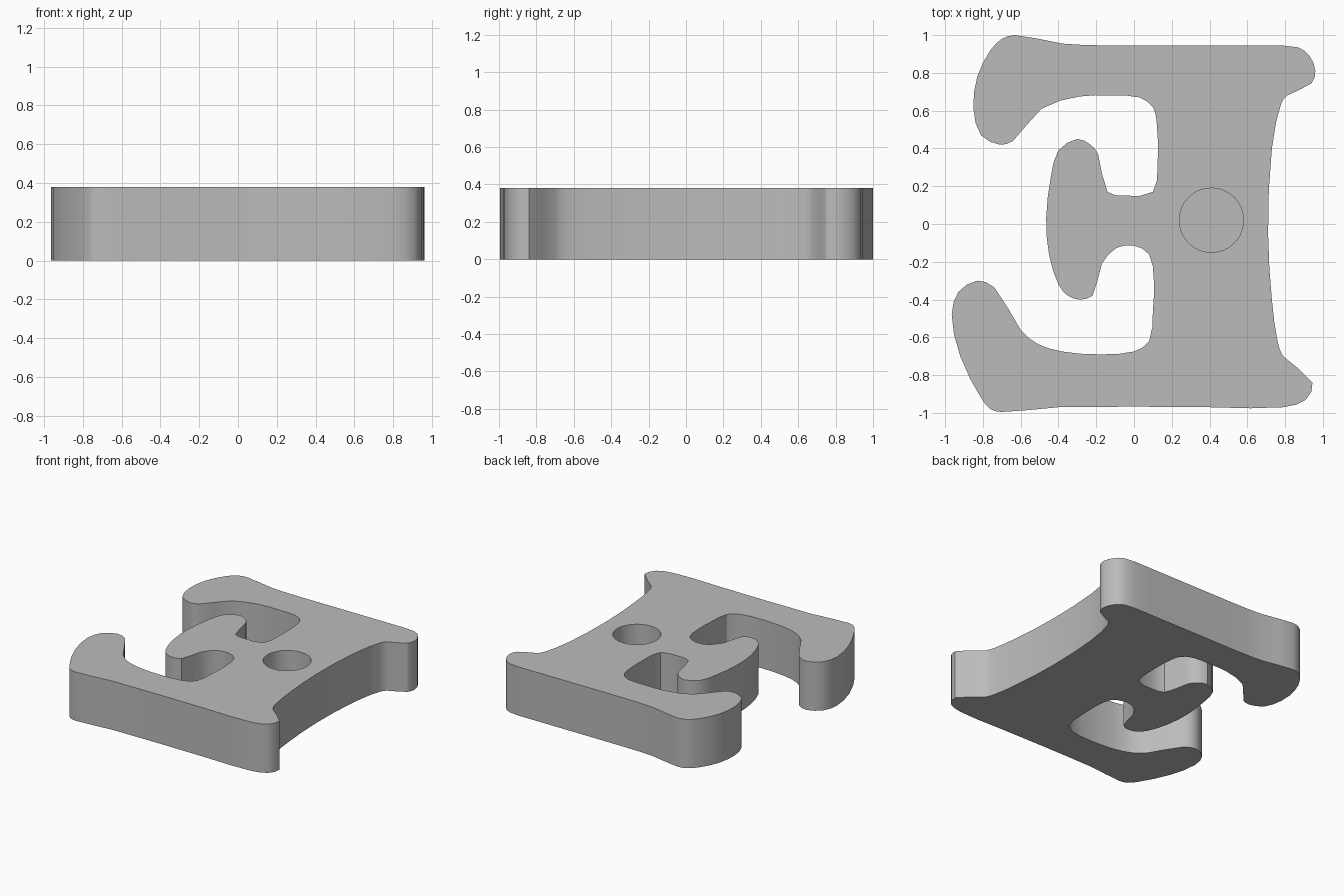
import bpy
import bmesh
import math
from mathutils import Vector

default_cube = bpy.data.objects.get("Cube")
if default_cube:
    bpy.data.objects.remove(default_cube, do_unlink=True)

THICKNESS = 0.38
HOLE_DEPTH = 0.28

# Plate outline in hundredths of a unit, one control run per feature
upper_arm = [(-12, 94.5), (-38, 95.5), (-63, 100), (-70, 98), (-76, 92), (-83, 78),
             (-85, 61), (-81, 47), (-71, 42), (-64, 44), (-49, 61), (-29, 67.5)]
upper_notch = [(-12, 68), (3, 67), (10, 62), (12, 54), (12.5, 31), (10, 17),
               (-5, 15), (-14, 17)]
middle_arm = [(-19, 37), (-23, 42), (-30, 45), (-40, 39), (-44, 25), (-46.5, 3),
              (-45, -16), (-40, -32), (-35, -38), (-29, -40), (-22, -38), (-17, -21)]
lower_notch = [(-9, -12.5), (0, -11.5), (8, -16), (10.5, -30), (10, -46), (8, -62),
               (0, -67.5), (-19, -69)]
lower_arm = [(-38, -67.5), (-51, -63.5), (-60, -56), (-74, -33.5), (-83, -30),
             (-93, -36), (-96.5, -48), (-92, -70), (-81, -92), (-76, -98),
             (-70, -99.5), (-40, -97)]
back_edge = [(40, -97), (79, -97), (91, -93), (94.5, -84), (79, -70), (76, -62),
             (73, -40), (71, -5), (73, 40), (78, 64), (81, 68), (94, 74.5),
             (96, 81), (93, 89), (87, 93.5), (66, 94.5)]
control = [Vector(p) / 100 for run in
           (upper_arm, upper_notch, middle_arm, lower_notch, lower_arm, back_edge)
           for p in run]


def smooth_loop(points, steps):
    """Closed centripetal spline through the points."""
    result = []
    count = len(points)
    for i in range(count):
        a, b, c, d = (points[(i + k) % count] for k in (-1, 0, 1, 2))
        ab, bc, cd = (math.sqrt((q - p).length) for p, q in ((a, b), (b, c), (c, d)))
        start = ((b - a) / ab - (c - a) / (ab + bc)) * bc + (c - b)
        end = ((d - c) / cd - (d - b) / (bc + cd)) * bc + (c - b)
        for k in range(steps):
            t = k / steps
            result.append(b + start * t
                          + (3 * (c - b) - 2 * start - end) * t ** 2
                          + (2 * (b - c) + start + end) * t ** 3)
    return result


def prism(name, outline, bottom, height):
    """Upright solid with the given outline."""
    bm = bmesh.new()
    base = bm.faces.new([bm.verts.new((p.x, p.y, bottom)) for p in outline])
    top = bmesh.ops.extrude_face_region(bm, geom=[base])["geom"]
    moved = [v for v in top if isinstance(v, bmesh.types.BMVert)]
    bmesh.ops.translate(bm, verts=moved, vec=(0, 0, height))
    bmesh.ops.recalc_face_normals(bm, faces=bm.faces)
    mesh = bpy.data.meshes.new(name)
    bm.to_mesh(mesh)
    bm.free()
    obj = bpy.data.objects.new(name, mesh)
    bpy.context.collection.objects.link(obj)
    return obj


# Single grey material
grey = bpy.data.materials.new("plain grey")
grey.use_nodes = True
colour = (0.5, 0.5, 0.5, 1)
grey.diffuse_color = colour
grey.node_tree.nodes["Principled BSDF"].inputs["Base Color"].default_value = colour

# Curved plate
plate = prism("curved_plate", smooth_loop(control, 2), 0, THICKNESS)
plate.data.materials.append(grey)

# Blind round socket in the upper face
centre = Vector((0.41, 0.02))
circle = [centre + 0.17 * Vector((math.cos(a), math.sin(a)))
          for a in (math.tau * i / 48 for i in range(48))]
cutter = prism("socket_cutter", circle, THICKNESS - HOLE_DEPTH, HOLE_DEPTH + 0.1)
cutter.data.materials.append(grey)
cutter.hide_render = True

socket = plate.modifiers.new("socket", "BOOLEAN")
socket.operation = "DIFFERENCE"
socket.solver = "EXACT"
socket.object = cutter

bpy.ops.object.select_all(action="DESELECT")
plate.select_set(True)
bpy.context.view_layer.objects.active = plate
bpy.ops.object.modifier_apply(modifier=socket.name)
bpy.data.objects.remove(cutter, do_unlink=True)
bpy.ops.object.shade_smooth_by_angle(angle=math.radians(30))
